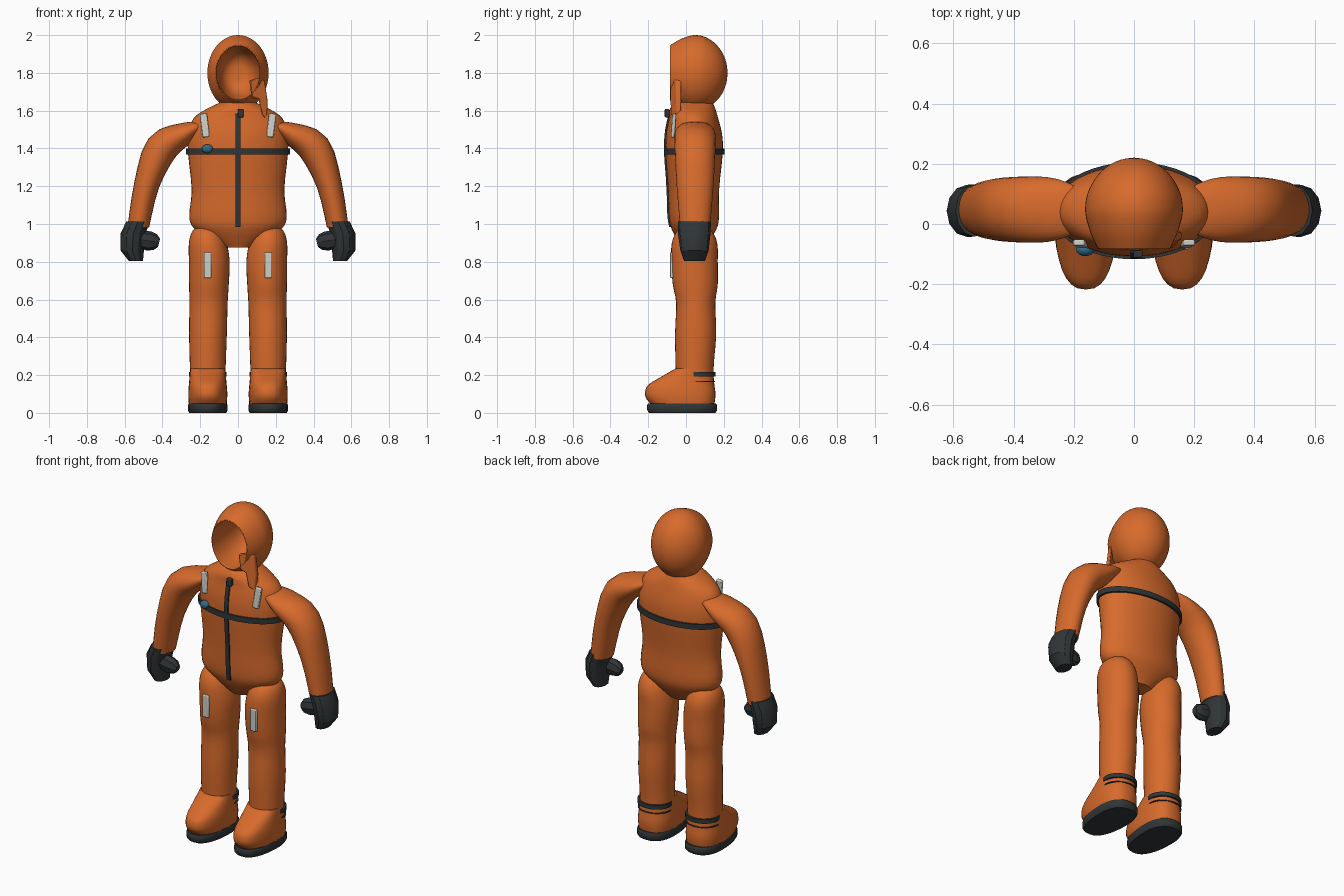
import bpy, bmesh, math
from mathutils import Vector, Matrix

if "Cube" in bpy.data.objects:
    bpy.data.objects.remove(bpy.data.objects["Cube"])


def material(name, rgb):
    m = bpy.data.materials.new(name)
    m.diffuse_color = (*rgb, 1)
    m.use_nodes = True
    m.node_tree.nodes["Principled BSDF"].inputs["Base Color"].default_value = m.diffuse_color
    return m


ORANGE = material("orange_fabric", (0.68, 0.145, 0.025))
DARK = material("dark_rubber", (0.03, 0.036, 0.038))
SILVER = material("reflective", (0.62, 0.62, 0.57))
BLUE = material("blue_plastic", (0.03, 0.15, 0.25))


def finish(name, bm, mat, mirror=False, angle=40, bevel=0):
    bmesh.ops.recalc_face_normals(bm, faces=bm.faces)
    me = bpy.data.meshes.new(name)
    bm.to_mesh(me)
    bm.free()
    me.materials.append(mat)
    me.shade_smooth()
    me.set_sharp_from_angle(angle=math.radians(angle))
    ob = bpy.data.objects.new(name, me)
    bpy.context.collection.objects.link(ob)
    if bevel:
        b = ob.modifiers.new("bevel", 'BEVEL')
        b.width, b.segments = bevel, 2
    if mirror:
        ob.modifiers.new("mirror", 'MIRROR')
    return ob


def loft(name, rings, mat, **kw):
    """Skin a list of point rings and cap both ends."""
    bm = bmesh.new()
    vs = [[bm.verts.new(p) for p in r] for r in rings]
    n = len(vs[0])
    for a, b in zip(vs, vs[1:]):
        for i in range(n):
            j = (i + 1) % n
            bm.faces.new((a[i], a[j], b[j], b[i]))
    bm.faces.new(vs[0])
    bm.faces.new(vs[-1])
    return finish(name, bm, mat, **kw)


def smooth_rows(rows, k):
    """Catmull-Rom resampling of rows of numbers."""
    out = []
    for i in range(len(rows) - 1):
        p0, p1 = rows[max(i - 1, 0)], rows[i]
        p2, p3 = rows[i + 1], rows[min(i + 2, len(rows) - 1)]
        for s in range(k):
            t = s / k
            out.append([0.5 * (2 * b + (c - a) * t + (2 * a - 5 * b + 4 * c - d) * t * t
                               + (3 * b - a - 3 * c + d) * t ** 3)
                        for a, b, c, d in zip(p0, p1, p2, p3)])
    return out + [rows[-1]]


def circle(n):
    return [(math.cos(2 * math.pi * i / n), math.sin(2 * math.pi * i / n)) for i in range(n)]


def upright(name, rows, mat, n=32, k=3, **kw):
    """Rows: z, centre x, half width, front y, back y."""
    rings = [[(cx + rx * c, (f + b) / 2 + (b - f) / 2 * s, z) for c, s in circle(n)]
             for z, cx, rx, f, b in smooth_rows(rows, k)]
    return loft(name, rings, mat, **kw)


def limb(name, rows, y, mat, n=24, k=3, **kw):
    """Tube along a path in the xz plane. Rows: x, z, in-plane radius, y radius."""
    rows = smooth_rows(rows, k)
    rings = []
    for i, (x, z, r, ry) in enumerate(rows):
        a, b = rows[max(i - 1, 0)], rows[min(i + 1, len(rows) - 1)]
        t = Vector((b[0] - a[0], 0, b[1] - a[1])).normalized()
        nrm = Vector((-t.z, 0, t.x))
        rings.append([Vector((x, y, z)) + nrm * r * c + Vector((0, ry * s, 0)) for c, s in circle(n)])
    return loft(name, rings, mat, **kw)


def box(name, loc, size, mat, rot=(0, 0, 0), bevel=0.005, **kw):
    bm = bmesh.new()
    m = Matrix.Translation(loc)
    for ang, ax in zip(rot, 'XYZ'):
        m = m @ Matrix.Rotation(math.radians(ang), 4, ax)
    bmesh.ops.create_cube(bm, size=1, matrix=m @ Matrix.Diagonal((*size, 1)))
    return finish(name, bm, mat, bevel=bevel, **kw)


# torso
TORSO = [(.875, 0, .075, -.02, .10), (.97, 0, .225, -.075, .16), (1.04, 0, .258, -.09, .175),
         (1.18, 0, .245, -.095, .175), (1.38, 0, .265, -.108, .195), (1.48, 0, .262, -.105, .19),
         (1.56, 0, .235, -.09, .17), (1.61, 0, .165, -.085, .155), (1.645, 0, .09, -.06, .14)]
upright("torso", TORSO, ORANGE, n=40)


def front(z):
    return min(smooth_rows(TORSO, 12), key=lambda r: abs(r[0] - z))[3]


# hood: revolved outer shell, rim and hollow inside (y, scale)
HOOD = [(.15, .02), (.145, .3), (.11, .52), (.04, .65), (-.03, .70), (-.079, .71), (-.082, .735),
        (-.075, .76), (-.03, .89), (.02, .98), (.055, 1), (.10, .955), (.15, .80), (.19, .56),
        (.213, .28), (.22, .02)]
loft("hood", [[(.162 * s * c, y, 1.80 + .2 * s * d) for c, d in circle(48)]
              for y, s in smooth_rows(HOOD, 3)], ORANGE)

# face flap hanging open on one side of the hood
FLAP = [(.06, 1.76), (.10, 1.772), (.14, 1.76), (.157, 1.65), (.152, 1.55), (.128, 1.58),
        (.108, 1.66), (.072, 1.67)]
flap = loft("face_flap", [[(x, y + .03 * (x > .13), z) for x, z in FLAP] for y in (-.083, -.055)],
            ORANGE, bevel=.006)

# zip strip and its puller
loft("front_zip", [[(x, front(z) + d, z) for x, d in ((-.012, .01), (.012, .01), (.012, -.008), (-.012, -.008))]
                   for z in [.985 + .03 * i for i in range(21)]], DARK)
box("zip_puller", (.014, -.1, 1.587), (.03, .025, .045), DARK)

# chest strap and buckle
upright("chest_strap", [(z, 0, .276, -.117, .205) for z in (1.368, 1.4)], DARK, n=48, k=1)
bm = bmesh.new()
bmesh.ops.create_uvsphere(bm, u_segments=16, v_segments=10, radius=1,
                          matrix=Matrix.Translation((-.162, -.085, 1.398)) @ Matrix.Diagonal((.03, .022, .024, 1)))
finish("strap_buckle", bm, BLUE)

# arms
limb("arm", [(.165, 1.53, .012, .05), (.21, 1.515, .03, .085), (.29, 1.475, .062, .108),
             (.405, 1.40, .087, .108), (.483, 1.21, .067, .098), (.527, .99, .057, .08)],
     .048, ORANGE, mirror=True)

# gloves
upright("glove", [(1.012, .53, .062, -.042, .132), (.95, .555, .067, -.043, .13),
                  (.86, .56, .062, -.03, .12), (.803, .54, .037, -.01, .10)],
        DARK, n=12, k=1, mirror=True, angle=30)
limb("thumb", [(.53, .92, .045, .035), (.47, .91, .052, .04), (.437, .905, .042, .034), (.418, .90, .022, .02)],
     .02, DARK, n=8, k=1, mirror=True, angle=30)

# legs
upright("leg", [(.995, .165, .03, .01, .09), (.965, .165, .075, -.045, .135), (.9, .16, .1, -.075, .165),
                (.8, .152, .108, -.078, .168), (.68, .154, .105, -.07, .168), (.58, .156, .101, -.052, .155),
                (.42, .159, .1, -.058, .16), (.25, .16, .095, -.055, .147), (.12, .16, .095, -.05, .147)],
        ORANGE, mirror=True)


def foot(name, rows, mat, n=32, **kw):
    """Rows: z, half width, toe y, heel y; widest near the heel side of the middle."""
    rings = []
    for z, rx, toe, heel in rows:
        rings.append([(.16 + rx * math.copysign(abs(c) ** .8, c),
                       .02 + (heel - .02 if s > 0 else .02 - toe) * math.copysign(abs(s) ** .9, s), z)
                      for c, s in circle(n)])
    return loft(name, rings, mat, mirror=True, **kw)


# boots, soles and ankle straps
foot("boot", smooth_rows([(.045, .1, -.185, .15), (.08, .103, -.213, .155), (.115, .103, -.216, .155),
                          (.15, .1, -.198, .15), (.195, .096, -.125, .146), (.235, .092, -.055, .142)], 3), ORANGE)
foot("sole", [(0, .098, -.195, .155), (.012, .105, -.205, .165), (.04, .105, -.207, .165),
              (.05, .101, -.2, .158)], DARK)
upright("ankle_strap", [(z, .16, .1, -.02, .157) for z in (.192, .217)], DARK, n=32, k=1, mirror=True)
upright("ankle_seam", [(z, .16, .099, -.02, .154) for z in (.163, .169)], DARK, n=32, k=1, mirror=True)

# reflective patches
box("chest_patch", (.176, -.066, 1.522), (.038, .02, .125), SILVER, rot=(-4, 7, 0), mirror=True)
box("thigh_patch", (.16, -.076, .782), (.042, .02, .135), SILVER, mirror=True)
